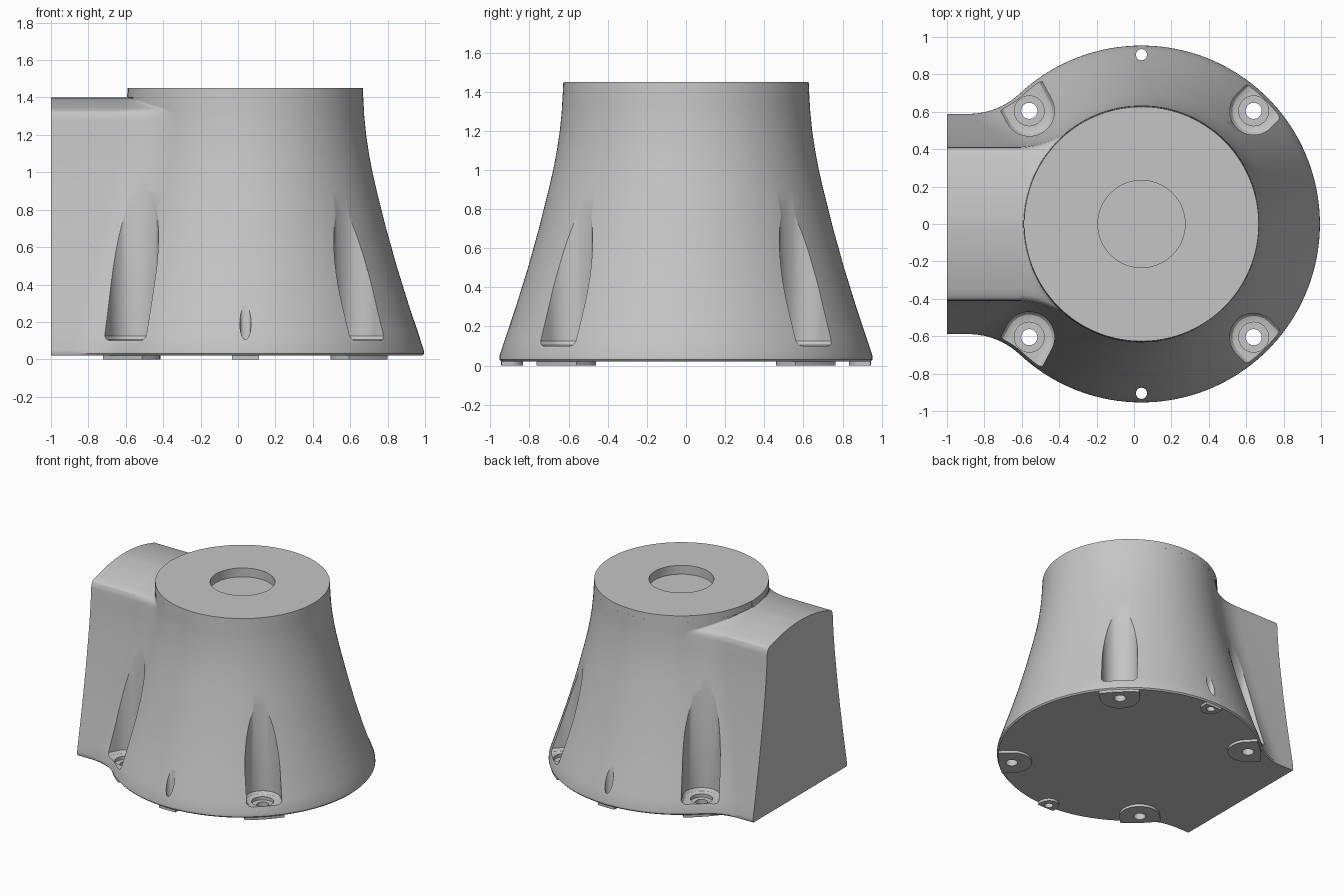
import bpy, bmesh, math
from math import cos, sin, pi, sqrt, atan2

if "Cube" in bpy.data.objects:
    bpy.data.objects.remove(bpy.data.objects["Cube"])

CX = 0.04            # axis of the round body
grey = bpy.data.materials.new("light_grey")
grey.diffuse_color = (0.56, 0.56, 0.56, 1)
grey.use_nodes = True
grey.node_tree.nodes["Principled BSDF"].inputs["Base Color"].default_value = grey.diffuse_color


def loft(name, rings):
    """Skin a stack of (z, outline) rings and cap both ends."""
    bm = bmesh.new()
    vs = [[bm.verts.new((x, y, z)) for x, y in pts] for z, pts in rings]
    n = len(vs[0])
    for a, b in zip(vs, vs[1:]):
        for j in range(n):
            k = (j + 1) % n
            bm.faces.new((a[j], a[k], b[k], b[j]))
    bm.faces.new(vs[0][::-1])
    bm.faces.new(vs[-1])
    bmesh.ops.recalc_face_normals(bm, faces=bm.faces)
    me = bpy.data.meshes.new(name)
    bm.to_mesh(me)
    bm.free()
    me.materials.append(grey)
    ob = bpy.data.objects.new(name, me)
    bpy.context.collection.objects.link(ob)
    return ob


def disc(c, r, n=40):
    return [(c[0] + r * cos(2 * pi * i / n), c[1] + r * sin(2 * pi * i / n)) for i in range(n)]


def cylinder(name, c, r, z0, z1, n=40):
    return loft(name, [(z0, disc(c, r, n)), (z1, disc(c, r, n))])


def u_shape(c, ang, r, outer):
    """Half circle facing inward, closed by outer points in local coordinates."""
    loc = [(r * cos(pi / 2 + pi * i / 20), r * sin(pi / 2 + pi * i / 20)) for i in range(21)] + outer
    return [(c[0] + u * cos(ang) - v * sin(ang), c[1] + u * sin(ang) + v * cos(ang)) for u, v in loc]


# body profile: (height, radius)
PROFILE = [(0.02, 0.945), (0.03, 0.954), (0.05, 0.953), (0.13, 0.927), (0.3, 0.87), (0.5, 0.808),
           (0.7, 0.752), (0.9, 0.702), (1.0, 0.679), (1.1, 0.66), (1.2, 0.645), (1.3, 0.635), (1.45, 0.627)]


def radius(z):
    for (z0, r0), (z1, r1) in zip(PROFILE, PROFILE[1:]):
        if z <= z1:
            return r0 + (r1 - r0) * (z - z0) / (z1 - z0)
    return PROFILE[-1][1]


def outline(r, w, f, flat=True):
    """Circle blended by fillets of radius f into a side block of half width w."""
    dx = sqrt((r + f) ** 2 - (w + f) ** 2)
    a = atan2(w + f, -dx)
    half = [(CX + r * cos(a * i / 56), r * sin(a * i / 56)) for i in range(57)]
    for i in range(1, 11):
        t = (a - pi) + (pi / 2 - a) * i / 10
        half.append((CX - dx + f * cos(t), w + f + f * sin(t)))
    half.append((-1.0 if flat else CX - dx - 0.002, w))
    return half + [(x, -y) for x, y in half[:0:-1]]


# round body with side block, lofted as one skin
rings = []
for z, r in PROFILE[:-2]:
    rings.append((z, outline(r, 0.41 + (r - 0.635) * 0.56, 0.4 + 0.08 * z)))
for z, w, f in [(1.28, 0.411, 0.48), (1.305, 0.408, 0.46), (1.325, 0.398, 0.42),
                (1.338, 0.378, 0.36), (1.348, 0.34, 0.28), (1.36, 0.298, 0.21),
                (1.375, 0.236, 0.14), (1.388, 0.163, 0.09), (1.396, 0.094, 0.06),
                (1.4, 0.02, 0.03)]:
    rings.append((z, outline(radius(z), w, f)))
rings.append((1.4, outline(radius(1.4), 0.02, 0.002, False)))
rings.append((1.45, outline(radius(1.45), 0.02, 0.002, False)))
body = loft("housing_body", rings)

adds, cuts = [], []


def foot_pad(c, r):
    # low pad under the base, reaching to the rim
    d, ang = math.hypot(c[0] - CX, c[1]), atan2(c[1], c[0] - CX)
    rim = [(sqrt(0.945 ** 2 - t * t) - d, t) for t in [r * (i / 5 - 1) for i in range(11)]]
    pts = u_shape(c, ang, r, rim)
    adds.append(loft("foot_pad", [(0.0, pts), (0.035, pts)]))


for sy in (-1, 1):
    for sx in (-1, 1):
        c = (CX + 0.6 * sx, 0.605 * sy)
        foot_pad(c, 0.145)
        # screw groove, counterbore and through hole
        ang = atan2(sy, sx) if sx > 0 else atan2(sy * 0.88, -0.47)
        big = 0.128 if sx > 0 else 0.135
        groove = []
        for z, r in [(0.1, big - 0.03), (0.106, big - 0.014), (0.125, big), (1.15, big)]:
            groove.append((z, u_shape(c, ang, r, [(0.4, -r), (0.4, r)])))
        cuts.append(loft("groove_cutter", groove))
        cuts.append(cylinder("counterbore_cutter", c, 0.08, 0.075, 0.2))
        cuts.append(cylinder("screw_hole_cutter", c, 0.043, -0.1, 0.15))
    # small rim hole
    c = (CX, 0.905 * sy)
    foot_pad(c, 0.072)
    cuts.append(cylinder("rim_hole_cutter", c, 0.03, -0.1, 0.5, 24))

# shallow recess in the top
cuts.append(cylinder("recess_cutter", (CX, 0), 0.233, 1.38, 1.6, 64))

for op, group in (("UNION", adds), ("DIFFERENCE", cuts)):
    for ob in group:
        m = body.modifiers.new(ob.name, "BOOLEAN")
        m.operation, m.object, m.solver = op, ob, "EXACT"

# bake the booleans and remove the helpers
bpy.context.view_layer.update()
dg = bpy.context.evaluated_depsgraph_get()
mesh = bpy.data.meshes.new_from_object(body.evaluated_get(dg))
body.modifiers.clear()
body.data = mesh
mesh.materials.clear()
mesh.materials.append(grey)
for p in mesh.polygons:
    p.material_index = 0
for ob in adds + cuts:
    bpy.data.objects.remove(ob, do_unlink=True)

bpy.ops.object.select_all(action="DESELECT")
body.select_set(True)
bpy.context.view_layer.objects.active = body
bpy.ops.object.shade_smooth_by_angle(angle=math.radians(30))
